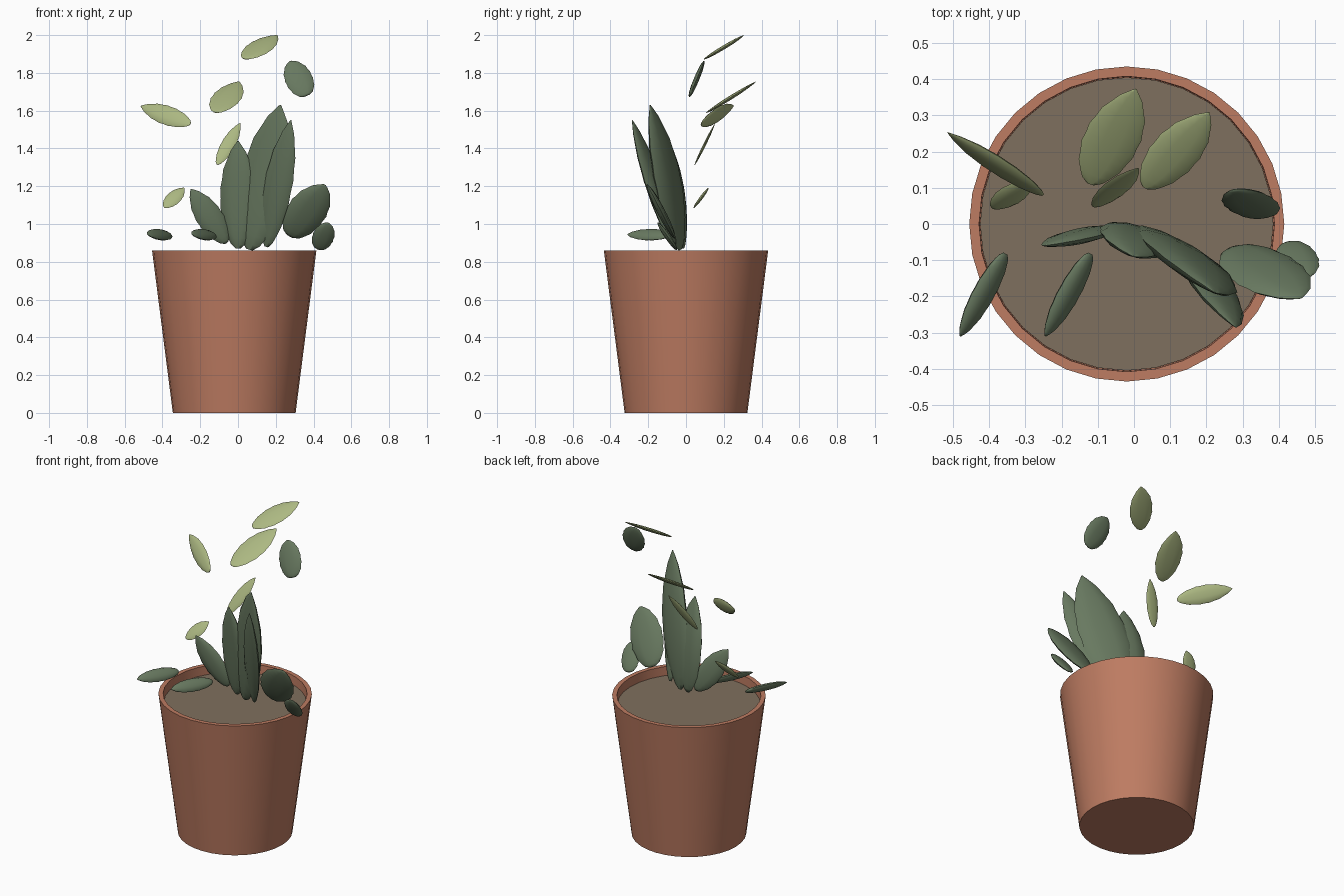
import bpy, bmesh, math
from mathutils import Vector

if "Cube" in bpy.data.objects:
    bpy.data.objects.remove(bpy.data.objects["Cube"])


def srgb(r, g, b):
    return [((c / 255 + 0.055) / 1.055) ** 2.4 for c in (r, g, b)] + [1.0]


def material(name, rgb):
    m = bpy.data.materials.new(name)
    m.diffuse_color = srgb(*rgb)
    m.use_nodes = True
    m.node_tree.nodes["Principled BSDF"].inputs["Base Color"].default_value = m.diffuse_color
    return m


TERRACOTTA = material("terracotta", (190, 124, 98))
SOIL = material("soil", (127, 112, 94))
LIGHT = material("light_green", (172, 184, 130))
DARK = material("dark_green", (104, 121, 96))


def finish(name, bm, mat, angle):
    bmesh.ops.recalc_face_normals(bm, faces=bm.faces)
    mesh = bpy.data.meshes.new(name)
    bm.to_mesh(mesh)
    bm.free()
    mesh.materials.append(mat)
    ob = bpy.data.objects.new(name, mesh)
    bpy.context.collection.objects.link(ob)
    bpy.ops.object.select_all(action='DESELECT')
    ob.select_set(True)
    bpy.context.view_layer.objects.active = ob
    bpy.ops.object.shade_smooth_by_angle(angle=math.radians(angle))
    return ob


def skin(bm, rings, cap_ends):
    """Bridge successive rings of vertices, capping the chosen ends."""
    n = len(rings[0])
    for a, b in zip(rings, rings[1:]):
        for i in range(n):
            j = (i + 1) % n
            bm.faces.new((a[i], a[j], b[j], b[i]))
    for ring in cap_ends:
        bm.faces.new(ring)


def lathe(name, profile, mat, cx=-0.02, sides=32):
    bm = bmesh.new()
    rings = [[bm.verts.new((cx + r * math.cos(i * math.tau / sides),
                            r * math.sin(i * math.tau / sides), z))
              for i in range(sides)] for r, z in profile]
    skin(bm, rings, (rings[0], rings[-1]))
    return finish(name, bm, mat, 40)


# half-width along the leaf, from base to tip
OUTLINE = [(0, .14), (.04, .38), (.1, .58), (.19, .77), (.28, .9), (.37, .97), (.46, 1),
           (.55, .98), (.64, .92), (.73, .81), (.82, .63), (.9, .42), (.96, .2), (1, .03)]


def leaf(name, base, tip, width, normal, thick, mat, bend=0.0, blunt=1.0):
    """Pointed lens-shaped leaf with a slightly scalloped rim."""
    base, tip = Vector(base), Vector(tip)
    axis = (tip - base).normalized()
    n = Vector(normal)
    n = (n - axis * n.dot(axis)).normalized()
    side = axis.cross(n)
    bm = bmesh.new()
    rings = []
    for k, (t, w) in enumerate(OUTLINE):
        w = w ** blunt
        edge = w * (1.02 if k % 2 else 0.97) * width / 2
        c = base.lerp(tip, t) + n * bend * math.sin(math.pi * t)
        ring = []
        for i in range(10):
            u = i * math.tau / 10
            ring.append(bm.verts.new(c + side * (edge * math.cos(u))
                                     + n * (w * thick / 2 * math.sin(u))))
        rings.append(ring)
    skin(bm, rings, (rings[0], rings[-1]))
    return finish(name, bm, mat, 70)


# pot with rim, and soil inside
lathe("pot", [(.325, 0), (.435, .86), (.408, .86), (.406, .79)], TERRACOTTA)
lathe("soil", [(.404, .76), (.405, .805)], SOIL)

# floating light leaves
back_tilt = (0, -.5, .86)
leaf("top_light_leaf", (.03, .10, 1.875), (.208, .308, 2.0), .135, back_tilt, .022, LIGHT)
leaf("middle_light_leaf", (-.12, .11, 1.59), (.005, .373, 1.755), .155, back_tilt, .022, LIGHT)
leaf("left_light_leaf", (-.252, .08, 1.53), (-.515, .253, 1.625), .105, (-.4, -.8, .4), .025, LIGHT)
leaf("upright_light_leaf", (-.11, .047, 1.315), (.012, .155, 1.535), .075, (0, -.87, .45), .015, LIGHT)
leaf("small_light_leaf", (-.39, .043, 1.088), (-.285, .12, 1.192), .08, (0, -.8, .6), .018, LIGHT)

# floating dark leaf
leaf("top_dark_leaf", (.365, .02, 1.68), (.275, .095, 1.862), .145, (0, -.92, .39), .03, DARK, blunt=.7)

# upright cluster
front = (-.43, -.9, 0)
leaf("tall_leaf", (.06, -.03, .865), (.225, -.19, 1.63), .285, front, .07, DARK, -.01)
leaf("tall_front_leaf", (.15, -.06, .88), (.28, -.285, 1.55), .165, front, .05, DARK)
leaf("tall_left_leaf", (0, -.015, .87), (.0, -.09, 1.44), .2, (-.25, -.95, 0), .06, DARK, -.01)
leaf("low_left_leaf", (-.06, -.01, .9), (-.25, -.06, 1.185), .14, (.15, -.95, -.15), .04, DARK)
leaf("low_right_leaf", (.275, -.065, .935), (.46, -.205, 1.208), .21, (0, -.88, -.47), .045, DARK, blunt=.8)
leaf("small_right_leaf", (.43, -.05, .865), (.475, -.15, 1.008), .115, (0, -.8, -.6), .03, DARK, blunt=.7)

# two leaves lying over the front left
for name, dx in (("left_lying_leaf", 0), ("centre_lying_leaf", .235)):
    leaf(name, (-.355 + dx, -.082, .942), (-.48 + dx, -.31, .945), .08,
         (.6, -.34, .7), .035, DARK, blunt=.8)
